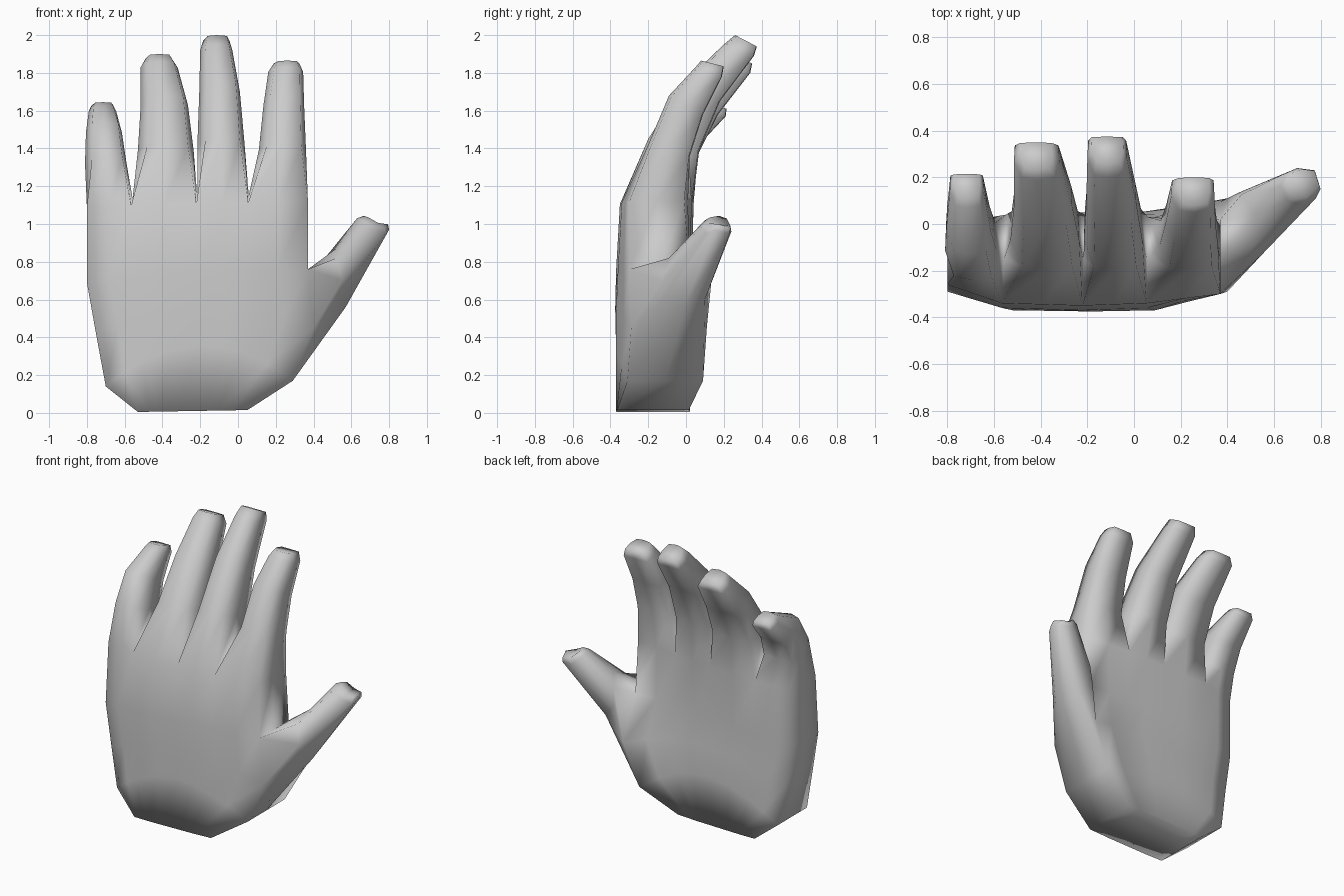
import bpy, bmesh, math
from mathutils import Vector

if "Cube" in bpy.data.objects:
    bpy.data.objects.remove(bpy.data.objects["Cube"])

bm = bmesh.new()

def vert(x, y, z):
    return bm.verts.new((x, y, z))

def bridge(a, b):
    """Join two closed loops of equal length with quads."""
    n = len(a)
    for i in range(n):
        bm.faces.new((a[i], a[(i + 1) % n], b[(i + 1) % n], b[i]))

def with_mids(row):
    """Insert the average between neighbouring values."""
    out = [row[0]]
    for a, b in zip(row, row[1:]):
        out += [(a + b) / 2, b]
    return out

# Palm: rings of 9 front, 1 side, 9 back, 1 side points
COLS = with_mids([0, 0.2, 0.495, 0.73, 1])
# left z, right z, middle lift, left x, right x, back-left inset,
# front y at finger gaps, palm y at finger gaps
LEVELS = [
    (.005, .015, 0, -.53, .05, 0, [-.365, -.37, -.37, -.37, -.365], [.015, .02, .02, .02, .015]),
    (.14, .17, .20, -.70, .29, 0, [-.31, -.37, -.37, -.37, -.31], [.01, .04, .05, .05, .09]),
    (.41, .45, .12, -.75, .40, .01, [-.30, -.37, -.375, -.37, -.29], [.0, .035, .04, .04, .11]),
    (.69, .76, .03, -.80, .37, .02, [-.29, -.36, -.37, -.36, -.30], [.0, .03, .03, .02, .02]),
    (1.09, 1.12, 0, -.80, .37, .02, [-.26, -.34, -.35, -.34, -.30], [.0, .04, .04, .03, -.01]),
]
rings = []
for zl, zr, lift, xl, xr, inset, yf, yb in LEVELS:
    yf, yb = with_mids(yf), with_mids(yb)
    zs = [zl + (zr - zl) * c + lift * 4 * c * (1 - c) for c in COLS]
    front = [vert(xl + (xr - xl) * c, y, z) for c, y, z in zip(COLS, yf, zs)]
    back = [vert(xl + inset + (xr - xl - inset) * c, y, z) for c, y, z in zip(COLS, yb, zs)]
    right = vert(xr, (yf[-1] + yb[-1]) / 2, zr)
    left = vert(xl, (yf[0] + yb[0]) / 2, zl)
    rings.append(front + [right] + back[::-1] + [left])

for k in range(len(rings) - 1):
    a, b = rings[k], rings[k + 1]
    for i in range(20):
        # leave a socket for the thumb on the right side
        if k in (1, 2) and i in (8, 9):
            continue
        j = (i + 1) % 20
        bm.faces.new((a[i], a[j], b[j], b[i]))
bm.faces.new(rings[0][::-1])

# Fingers: each row is left x, right x, front (y, z), back (y, z)
FINGERS = [
    [(-.81, -.59, -.24, 1.36, .01, 1.28), (-.805, -.615, -.13, 1.54, .08, 1.43),
     (-.79, -.645, .07, 1.625, .21, 1.57), (-.775, -.66, .11, 1.645, .215, 1.61)],
    [(-.53, -.235, -.20, 1.42, .06, 1.36), (-.515, -.265, -.02, 1.68, .17, 1.58),
     (-.515, -.32, .19, 1.86, .34, 1.80), (-.49, -.35, .23, 1.90, .35, 1.85)],
    [(-.215, .035, -.20, 1.45, .07, 1.39), (-.205, .01, -.01, 1.75, .18, 1.65),
     (-.20, -.03, .20, 1.95, .36, 1.89), (-.185, -.045, .26, 2.0, .375, 1.94)],
    [(.11, .36, -.20, 1.42, .02, 1.36), (.135, .35, -.09, 1.68, .09, 1.58),
     (.16, .345, .05, 1.83, .19, 1.78), (.19, .325, .08, 1.865, .20, 1.835)],
]
top = rings[-1]
front, right, back, left = top[:9], top[9], top[18:9:-1], top[19]
gaps = [left] + [vert(*((front[c].co + back[c].co) / 2 + Vector((0, 0, .04))))
                 for c in (2, 4, 6)] + [right]
# eight-sided section, flat and wide on the palm side: (across, front to back)
SECTION = [(.17, .07), (.52, 0), (.9, .07), (1, .5), (.98, .98), (.5, 1), (.02, .98), (0, .5)]
for i, rows in enumerate(FINGERS):
    s = 2 * i
    loop = [front[s], front[s + 1], front[s + 2], gaps[i + 1],
            back[s + 2], back[s + 1], back[s], gaps[i]]
    for xl, xr, y0, z0, y1, z1 in rows:
        ring = [vert(xl + (xr - xl) * u, y0 + (y1 - y0) * v, z0 + (z1 - z0) * v)
                for u, v in SECTION]
        bridge(loop, ring)
        loop = ring
    bm.faces.new(loop)

# Thumb, lofted from the palm socket
r1, r2, r3 = rings[1:4]
loop = [r1[8], r1[9], r1[10], r2[10], r3[10], r3[9], r3[8], r2[8]]
THUMB = [
    [(.53, -.12, .60), (.57, -.01, .56), (.54, .10, .60), (.45, .135, .70),
     (.46, .125, .82), (.52, .04, .87), (.52, -.09, .82), (.55, -.13, .70)],
    [(.78, .11, .95), (.80, .15, .97), (.775, .23, .95), (.70, .24, .96),
     (.645, .215, 1.01), (.63, .16, 1.03), (.66, .10, 1.02), (.73, .08, .98)],
]
for pts in THUMB:
    ring = [vert(*p) for p in pts]
    bridge(loop, ring)
    loop = ring
centre = sum((v.co for v in loop), Vector()) / 8
tip = [vert(*(centre.lerp(v.co, .75) + Vector((.015, .015, .025)))) for v in loop]
bridge(loop, tip)
bm.faces.new(tip)

bmesh.ops.recalc_face_normals(bm, faces=bm.faces)
mesh = bpy.data.meshes.new("hand")
bm.to_mesh(mesh)
bm.free()
hand = bpy.data.objects.new("hand", mesh)
bpy.context.collection.objects.link(hand)

# Plain grey surface
grey = bpy.data.materials.new("light grey")
grey.diffuse_color = (0.6, 0.6, 0.6, 1)
grey.use_nodes = True
grey.node_tree.nodes["Principled BSDF"].inputs["Base Color"].default_value = grey.diffuse_color
mesh.materials.append(grey)

bpy.context.view_layer.objects.active = hand
hand.select_set(True)
bpy.ops.object.shade_smooth_by_angle(angle=math.radians(180))
